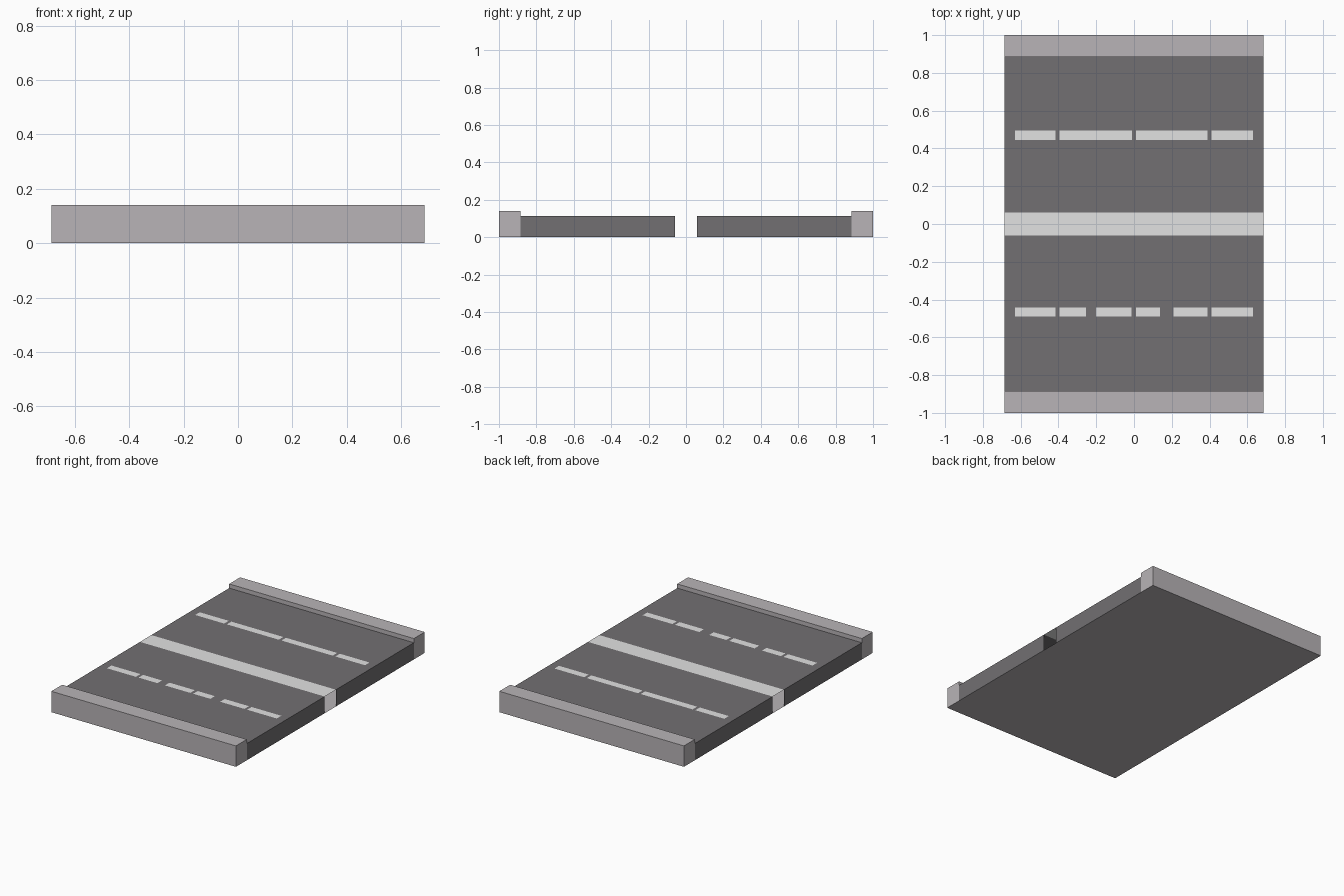
import bpy

if "Cube" in bpy.data.objects:
    bpy.data.objects.remove(bpy.data.objects["Cube"])

HX = 0.685           # half length along the road
CURB_IN = 0.885      # inner edge of the curbs
LINE = 0.06          # half width of the centre band
ROAD_Z, CURB_Z = 0.112, 0.14


def material(name, rgb):
    m = bpy.data.materials.new(name)
    m.diffuse_color = (*rgb, 1)
    m.use_nodes = True
    m.node_tree.nodes["Principled BSDF"].inputs["Base Color"].default_value = m.diffuse_color
    return m


curb_grey = material("curb_grey", (0.48, 0.455, 0.472))
asphalt = material("asphalt", (0.168, 0.161, 0.168))
paint = material("road_paint", (0.76, 0.76, 0.76))


def panels(name, quads, mat):
    """Mesh made of four-cornered panels."""
    verts = [v for q in quads for v in q]
    faces = [tuple(range(i, i + 4)) for i in range(0, len(verts), 4)]
    me = bpy.data.meshes.new(name)
    me.from_pydata(verts, [], faces)
    me.materials.append(mat)
    ob = bpy.data.objects.new(name, me)
    bpy.context.collection.objects.link(ob)
    return ob


def flat(x0, x1, y0, y1, z):
    """Level panel facing up."""
    return [(x0, y0, z), (x1, y0, z), (x1, y1, z), (x0, y1, z)]


def end(x, y0, y1, z0, z1):
    """Upright panel across the road, facing outwards."""
    q = [(x, y0, z0), (x, y1, z0), (x, y1, z1), (x, y0, z1)]
    return q if x > 0 else q[::-1]


def side(y, z0, z1, facing):
    """Upright panel along the road, facing -y or +y."""
    q = [(-HX, y, z0), (HX, y, z0), (HX, y, z1), (-HX, y, z1)]
    return q if facing < 0 else q[::-1]


# Underside of the whole slab
panels("base", [flat(-HX, HX, -1, 1, 0)[::-1]], curb_grey)

# Curb and carriageway on each side of the centre band
for label, s in (("front", -1), ("back", 1)):
    c0, c1 = sorted((s * CURB_IN, s))
    r0, r1 = sorted((s * LINE, s * CURB_IN))
    panels(label + "_curb",
           [flat(-HX, HX, c0, c1, CURB_Z),
            side(s, 0, CURB_Z, s),
            side(s * CURB_IN, ROAD_Z, CURB_Z, -s)]
           + [end(x, c0, c1, 0, CURB_Z) for x in (-HX, HX)], curb_grey)
    panels(label + "_carriageway",
           [flat(-HX, HX, r0, r1, ROAD_Z)]
           + [end(x, r0, r1, 0, ROAD_Z) for x in (-HX, HX)], asphalt)

# Centre band, open at both ends
panels("centre_band", [flat(-HX, HX, -LINE, LINE, ROAD_Z)], paint)

# Lane dashes lying just above the asphalt
dashes = {
    "back": (0.47, [(-0.63, -0.415), (-0.395, -0.01), (0.01, 0.39), (0.41, 0.63)]),
    "front": (-0.465, [(-0.63, -0.415), (-0.395, -0.255), (-0.2, -0.012),
                       (0.01, 0.137), (0.21, 0.39), (0.41, 0.63)]),
}
for label, (y, spans) in dashes.items():
    panels(label + "_lane_dashes",
           [flat(a, b, y - 0.024, y + 0.024, ROAD_Z + 0.002) for a, b in spans], paint)
